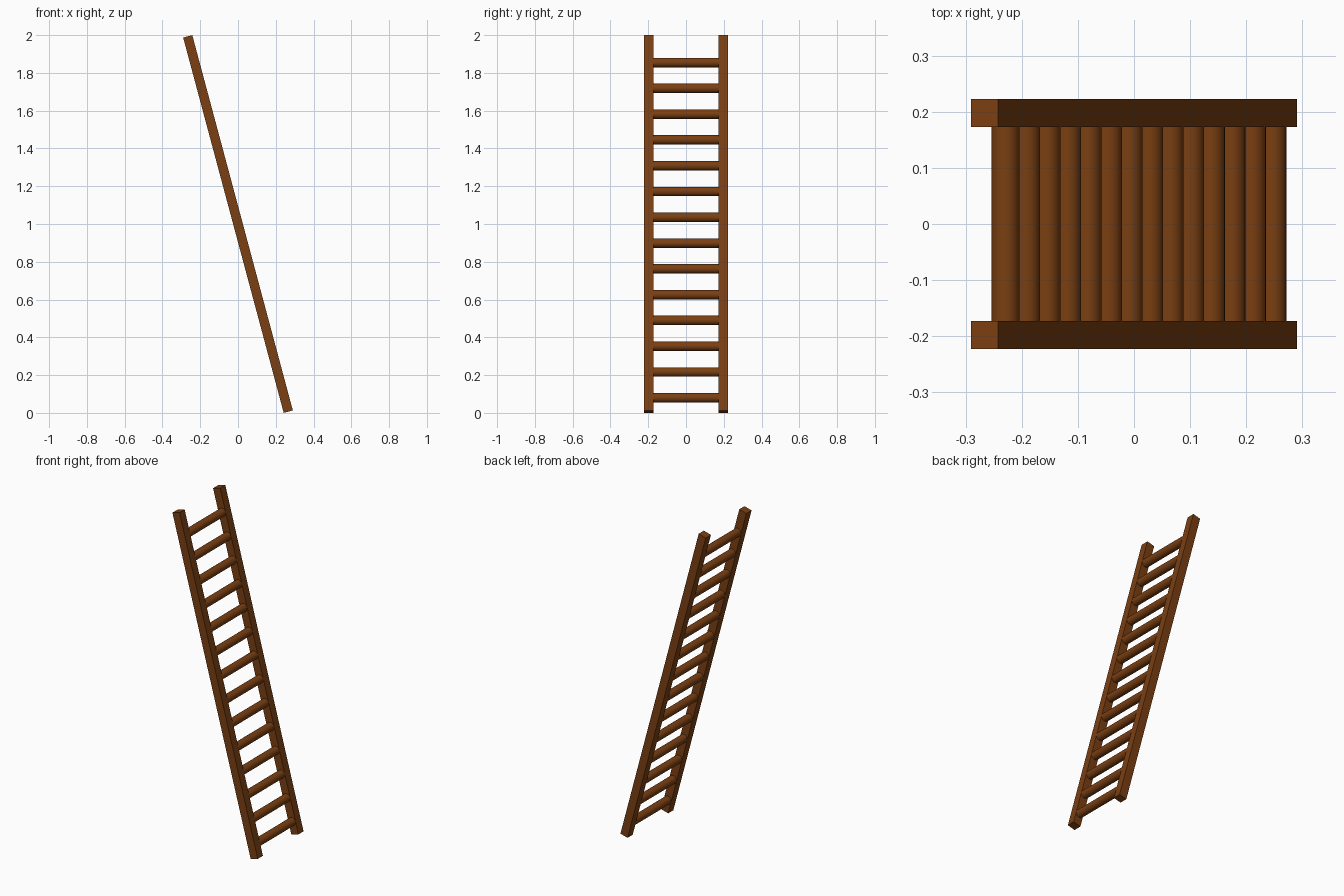
import bpy
import math
from mathutils import Matrix

cube = bpy.data.objects.get("Cube")
if cube:
    bpy.data.objects.remove(cube, do_unlink=True)

LEAN = Matrix.Rotation(math.radians(-15), 4, 'Y')
TO_WORLD = Matrix.Translation((0, 0, 1)) @ LEAN
RAIL_LENGTH = 2.057
RAIL_WIDTH = 0.05
RAIL_Y = 0.1975
RUNGS = 14
FIRST, LAST = -0.9525, 0.885   # rung positions along the rails

wood = bpy.data.materials.new("brown wood")
wood.use_nodes = True
colour = (0.195, 0.05, 0.006, 1)
wood.diffuse_color = colour
wood.node_tree.nodes["Principled BSDF"].inputs["Base Color"].default_value = colour


def finish(name, local):
    """Name the active object, colour it and lean it with the ladder."""
    obj = bpy.context.object
    obj.name = name
    obj.data.materials.append(wood)
    obj.matrix_world = TO_WORLD @ local
    return obj


# Square side rails
for name, side in (("back_rail", 1), ("front_rail", -1)):
    bpy.ops.mesh.primitive_cube_add(size=1)
    size = Matrix.Diagonal((RAIL_WIDTH, RAIL_WIDTH, RAIL_LENGTH, 1))
    bpy.context.object.data.transform(size)
    finish(name, Matrix.Translation((0, side * RAIL_Y, 0)))

# Round rungs, with their ends set into the rails
for i in range(RUNGS):
    along = FIRST + (LAST - FIRST) * i / (RUNGS - 1)
    bpy.ops.mesh.primitive_cylinder_add(vertices=24, radius=0.025, depth=2 * RAIL_Y)
    bpy.ops.object.shade_smooth_by_angle(angle=math.radians(40))
    turn = Matrix.Rotation(math.radians(90), 4, 'X')
    finish(f"rung_{i + 1}", Matrix.Translation((0, 0, along)) @ turn)
